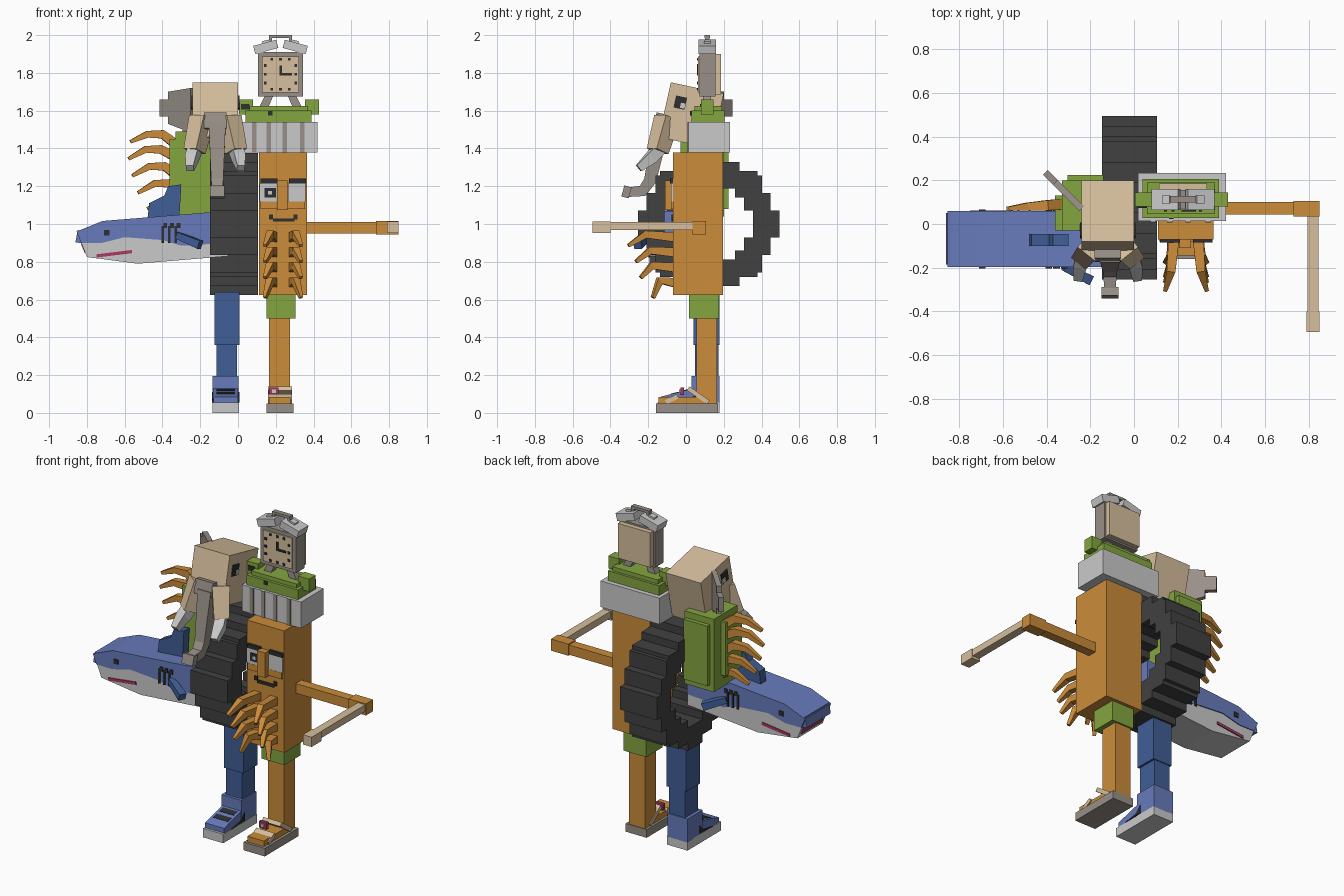
import bpy, bmesh, math
from mathutils import Vector, Euler

cube = bpy.data.objects.get("Cube")
if cube:
    bpy.data.objects.remove(cube, do_unlink=True)


def material(name, hexcode):
    lin = [((int(hexcode[i:i + 2], 16) / 255 + 0.055) / 1.055) ** 2.4 for i in (0, 2, 4)]
    m = bpy.data.materials.new(name)
    m.use_nodes = True
    m.diffuse_color = (*lin, 1)
    m.node_tree.nodes["Principled BSDF"].inputs["Base Color"].default_value = (*lin, 1)
    return m


ORANGE = material("orange", "CB8C3A")
TAN = material("tan", "D6BF9D")
GREEN = material("green", "84A640")
RUBBER = material("charcoal", "414141")
BLUE = material("blue", "677BBB")
NAVY = material("dark blue", "405E96")
LIGHT = material("light grey", "CACACA")
GREY = material("warm grey", "989088")
PINK = material("pink", "A83A62")
BLACK = material("black", "2C2E30")


def finish(name, bm, mat):
    bmesh.ops.recalc_face_normals(bm, faces=bm.faces)
    me = bpy.data.meshes.new(name)
    bm.to_mesh(me)
    bm.free()
    me.materials.append(mat)
    ob = bpy.data.objects.new(name, me)
    bpy.context.collection.objects.link(ob)
    return ob


def box(name, mat, x, y, z, rot=(0, 0, 0)):
    """Box from (min, max) ranges, turned about its centre by degrees."""
    bm = bmesh.new()
    bmesh.ops.create_cube(bm, size=1)
    bmesh.ops.scale(bm, verts=bm.verts, vec=(x[1] - x[0], y[1] - y[0], z[1] - z[0]))
    ob = finish(name, bm, mat)
    ob.location = [sum(r) / 2 for r in (x, y, z)]
    ob.rotation_euler = Euler([math.radians(a) for a in rot])
    return ob


def prism(name, mat, pts, axis, a, b):
    """Outline of (x, z) along y, or (y, z) along x."""
    bm = bmesh.new()
    place = (lambda p, d: (p[0], d, p[1])) if axis == "y" else (lambda p, d: (d, p[0], p[1]))
    lo = [bm.verts.new(place(p, a)) for p in pts]
    hi = [bm.verts.new(place(p, b)) for p in pts]
    bm.faces.new(lo)
    bm.faces.new(hi)
    n = len(pts)
    for i in range(n):
        j = (i + 1) % n
        bm.faces.new((lo[i], lo[j], hi[j], hi[i]))
    return finish(name, bm, mat)


def chain(name, mat, path, widths):
    """Square-section limb through a path of points, tapering."""
    bm = bmesh.new()
    path = [Vector(p) for p in path]
    rings = []
    for i, p in enumerate(path):
        d = (path[min(i + 1, len(path) - 1)] - path[max(i - 1, 0)]).normalized()
        q = d.to_track_quat("Z", "Y")
        w = widths[i] / 2
        rings.append([bm.verts.new(p + q @ Vector((sx * w, sy * w, 0)))
                      for sx, sy in ((-1, -1), (1, -1), (1, 1), (-1, 1))])
    bm.faces.new(rings[0])
    bm.faces.new(rings[-1])
    for r, s in zip(rings, rings[1:]):
        for k in range(4):
            bm.faces.new((r[k], r[(k + 1) % 4], s[(k + 1) % 4], s[k]))
    return finish(name, bm, mat)


# Main trunk, shorts, leg and sandal
box("body", ORANGE, (.11, .365), (-.07, .195), (.625, 1.378))
box("shorts", GREEN, (.15, .305), (.015, .175), (.5, .63))
box("left_leg", ORANGE, (.165, .275), (.055, .165), (.05, .5))
box("sandal_sole", GREY, (.15, .295), (-.16, .17), (0, .05))
box("left_foot", ORANGE, (.165, .278), (-.145, .1), (.05, .085))
box("ankle_strap", TAN, (.16, .285), (.0, .13), (.08, .105), (-35, 0, 0))
box("toe_strap", TAN, (.16, .285), (-.11, -.04), (.06, .085), (28, 0, 0))
box("buckle", PINK, (.165, .215), (-.03, -.01), (.095, .135))
box("buckle_centre", LIGHT, (.18, .2), (-.037, -.03), (.105, .125))

# Face
for x0 in (.115, .265):
    box("eye", LIGHT, (x0, x0 + .093), (-.079, -.07), (1.12, 1.215))
    box("brow", BLACK, (x0 + .005, x0 + .095), (-.085, -.07), (1.215, 1.24))
box("pupil", BLACK, (.14, .2), (-.084, -.079), (1.14, 1.19))
box("pupil_glint", LIGHT, (.16, .18), (-.088, -.084), (1.155, 1.175))
box("nose", ORANGE, (.207, .262), (-.11, -.07), (1.075, 1.23))
box("cheek", ORANGE, (.12, .355), (-.08, -.07), (1.08, 1.12))
box("mouth", BLACK, (.185, .3), (-.077, -.07), (1.012, 1.03))
for x0 in (.165, .295):
    box("mouth_corner", BLACK, (x0, x0 + .02), (-.077, -.07), (1.025, 1.05))

# Claws on the chest, two mirrored rows
CHEST = ((.93, -.215, .945, -.305, .885), (.85, -.19, .86, -.265, .8),
         (.77, -.18, .78, -.24, .715), (.69, -.14, .7, -.175, .61))
for base, my, mz, ty, tz in CHEST:
    for s in (-1, 1):
        chain("chest_claw", ORANGE, [(.238 + s * .055, -.06, base), (.238 + s * .068, my, mz),
              (.238 + s * .095, ty, tz)], (.05, .04, .018))

# Arm
box("upper_arm", ORANGE, (.36, .74), (.043, .1), (.95, 1.01))
box("elbow", ORANGE, (.73, .85), (.035, .105), (.945, 1.017))
box("forearm", TAN, (.795, .845), (-.42, .04), (.968, 1.01))
box("wrist", TAN, (.79, .85), (-.495, -.4), (.953, 1.013))

# Stepped tyre, in half-cell units
CELL = .375 / 16
OUTER = ((16, 3), (14, 7), (12, 11), (11, 12), (7, 14), (3, 16))
INNER = ((10, 3), (8, 6), (6, 8), (3, 10))


def in_tyre(i, j):
    a, b = abs(i + .5), abs(j + .5)
    return any(a < u and b < v for u, v in OUTER) and not any(a < u and b < v for u, v in INNER)


bm = bmesh.new()
for i in range(-16, 16):
    for j in range(-16, 16):
        if not in_tyre(i, j):
            continue
        c = [(.12 + (i + u) * CELL, 1 + (j + v) * CELL) for u, v in ((0, 0), (1, 0), (1, 1), (0, 1))]
        lo = [bm.verts.new((-.147, *p)) for p in c]
        hi = [bm.verts.new((.106, *p)) for p in c]
        bm.faces.new(lo[::-1])
        bm.faces.new(hi)
        for k, (di, dj) in enumerate(((0, -1), (1, 0), (0, 1), (-1, 0))):
            if not in_tyre(i + di, j + dj):
                m = (k + 1) % 4
                bm.faces.new((lo[k], lo[m], hi[m], hi[k]))
bmesh.ops.remove_doubles(bm, verts=bm.verts, dist=.001)
finish("tyre", bm, RUBBER)

# Blue leg and shoe
box("right_thigh", NAVY, (-.125, .008), (.04, .178), (.36, .64))
box("right_shin", NAVY, (-.115, -.005), (.048, .172), (.18, .36))
box("shoe_collar", BLUE, (-.135, .002), (.03, .178), (.05, .195))
prism("shoe_upper", BLUE, [(-.135, .05), (-.135, .085), (.035, .13), (.035, .05)], "x", -.13, 0)
box("shoe_sole", LIGHT, (-.135, .004), (-.15, .178), (0, .055))
for y in (-.06, .0):
    box("shoe_lace", BLACK, (-.115, -.015), (y - .018, y + .018), (.113 + y * .27, .123 + y * .27), (15, 0, 0))
for x in (-.137, .0):
    prism("shoe_side_panel", BLACK, [(-.07, .055), (.06, .06), (.06, .11), (.02, .07)], "x", x, x + .007)

# Shark-like part
SEAM = [(-.05, .9), (-.3, .885), (-.4, .915), (-.6, .93), (-.72, .9), (-.83, .9)]
prism("shark_back", BLUE, SEAM + [(-.855, .96), (-.717, 1.016), (-.05, 1.07)], "y", -.197, .06)
prism("shark_belly", LIGHT, SEAM + [(-.8, .825), (-.53, .79), (-.05, .83)], "y", -.192, .055)
box("snout_tip", BLUE, (-.855, -.82), (-.185, .05), (.9, .965), (0, 10, 0))
box("mouth_front", PINK, (-.822, -.814), (-.17, .035), (.845, .9), (0, -22, 0))
for y, s in ((-.197, -1), (.06, 1)):
    side = (min(y, y + s * .006), max(y, y + s * .006))
    lip = tuple(v - s * .005 for v in side)
    box("shark_mouth", PINK, (-.75, -.56), lip, (.834, .851), (0, -7, 0))
    box("shark_eye", BLACK, (-.71, -.68), side, (.94, .968))
    for x in (-.405, -.37, -.335):
        box("gill", BLACK, (x, x + .013), side, (.9, .99))
        box("gill_notch", BLACK, (x + .01, x + .03), side, (.978, 1.005))
    chain("side_fin", NAVY, [(-.32, y, .94), (-.2, y + s * .06, .89)], (.035, .045))
prism("dorsal_fin", NAVY, [(-.48, 1.02), (-.47, 1.11), (-.39, 1.15), (-.37, 1.2),
                           (-.3, 1.21), (-.31, 1.04)], "y", -.1, -.045)

# Green shell with layered panels and side claws
box("shell", GREEN, (-.33, -.13), (-.03, .2), (1.04, 1.49))
box("shell_side", GREEN, (-.362, -.33), (-.03, .13), (1.12, 1.45))
box("shell_back", GREEN, (-.305, -.14), (.2, .225), (1.08, 1.45))
for bz, mz, tx, tz in ((1.43, 1.475, -.57, 1.435), (1.36, 1.395, -.58, 1.345),
                       (1.27, 1.305, -.56, 1.255), (1.19, 1.215, -.53, 1.165), (1.1, 1.13, -.48, 1.08)):
    chain("shell_claw", ORANGE, [(-.34, .09, bz), (tx + .17, .085, mz), (tx + .09, .08, mz),
                                 (tx, .07, tz)], (.05, .046, .036, .018))

# Trunked head
prism("tusked_head", TAN, [(-.08, 1.75), (.2, 1.69), (.135, 1.4), (-.145, 1.46)], "x", -.24, 0)
for x, s in ((-.24, -1), (0, 1)):
    side = (min(x, x + s * .007), max(x, x + s * .007))
    box("head_eye", BLACK, side, (-.06, .0), (1.61, 1.675), (-12, 0, 0))
    box("head_eye_white", LIGHT, tuple(v + s * .003 for v in side), (-.03, -.003), (1.612, 1.64), (-12, 0, 0))
    chain("cheek_flap", TAN, [(-.12 + s * .07, -.1, 1.56), (-.12 + s * .11, -.15, 1.385)], (.1, .085))
    chain("tusk", LIGHT, [(-.12 + s * .105, -.14, 1.4), (-.12 + s * .125, -.185, 1.35),
                          (-.12 + s * .135, -.25, 1.295)], (.06, .062, .04))
box("trunk_base", GREY, (-.18, -.06), (-.165, -.1), (1.5, 1.585), (-12, 0, 0))
chain("trunk", GREY, [(-.11, -.13, 1.53), (-.11, -.165, 1.35), (-.11, -.19, 1.23),
                      (-.11, -.23, 1.175), (-.11, -.31, 1.168)], (.09, .075, .065, .06, .05))
box("trunk_tip", GREY, (-.148, -.072), (-.335, -.295), (1.14, 1.2), (-15, 0, 0))
ear = prism("ear", GREY, [(0, 1.48), (.06, 1.46), (.06, 1.5), (.17, 1.53), (.17, 1.57), (.235, 1.57),
                          (.235, 1.66), (.17, 1.66), (.17, 1.7), (0, 1.72)], "y", -.015, .015)
ear.location = (-.24, .07, 0)
ear.rotation_euler.z = math.radians(135)

# Striped hat band and green creature on top
box("hat_band", LIGHT, (.018, .422), (.013, .233), (1.378, 1.54))
for x in (.075, .152, .235, .328):
    box("band_stripe", GREY, (x, x + .024), (.007, .013), (1.378, 1.54))
box("hat_top", GREEN, (.04, .39), (.028, .205), (1.54, 1.6))
box("hat_ridge", GREEN, (.06, .37), (.045, .19), (1.6, 1.625))
box("hat_spot", BLACK, (.16, .182), (.022, .028), (1.575, 1.597))
for x in (.005, .355):
    box("hat_knob", GREEN, (x, x + .075), (.08, .145), (1.58, 1.658))
box("knob_spot", BLACK, (.015, .06), (.074, .08), (1.605, 1.635))

# Alarm clock
box("clock_case", GREY, (.105, .345), (.072, .155), (1.675, 1.91))
box("clock_face", TAN, (.127, .323), (.064, .072), (1.697, 1.888))
box("clock_back", TAN, (.115, .335), (.155, .185), (1.685, 1.9))
for k in range(12):
    a = k * math.pi / 6
    r = .08 / max(abs(math.cos(a)), abs(math.sin(a)))
    x, z = .225 + r * math.cos(a), 1.793 + r * math.sin(a)
    box("hour_mark", BLACK, (x - .007, x + .007), (.058, .064), (z - .007, z + .007))
box("minute_hand", BLACK, (.22, .232), (.057, .064), (1.793, 1.84))
box("hour_hand", BLACK, (.22, .285), (.057, .064), (1.787, 1.799))
for s in (-1, 1):
    chain("clock_leg", GREY, [(.225 + s * .055, .112, 1.69), (.225 + s * .09, .112, 1.615)], (.04, .045))
    c = .225 + s * .078
    box("bell", LIGHT, (c - .063, c + .063), (.065, .16), (1.915, 1.96), (0, s * 15, 0))
    box("bell_cap", LIGHT, (c - .018, c + .018), (.095, .13), (1.955, 1.972), (0, s * 15, 0))
    c = .225 + s * .052
    box("handle_post", GREY, (c - .008, c + .008), (.1, .125), (1.94, 1.99))
box("handle", GREY, (.165, .285), (.098, .128), (1.984, 2.0))
